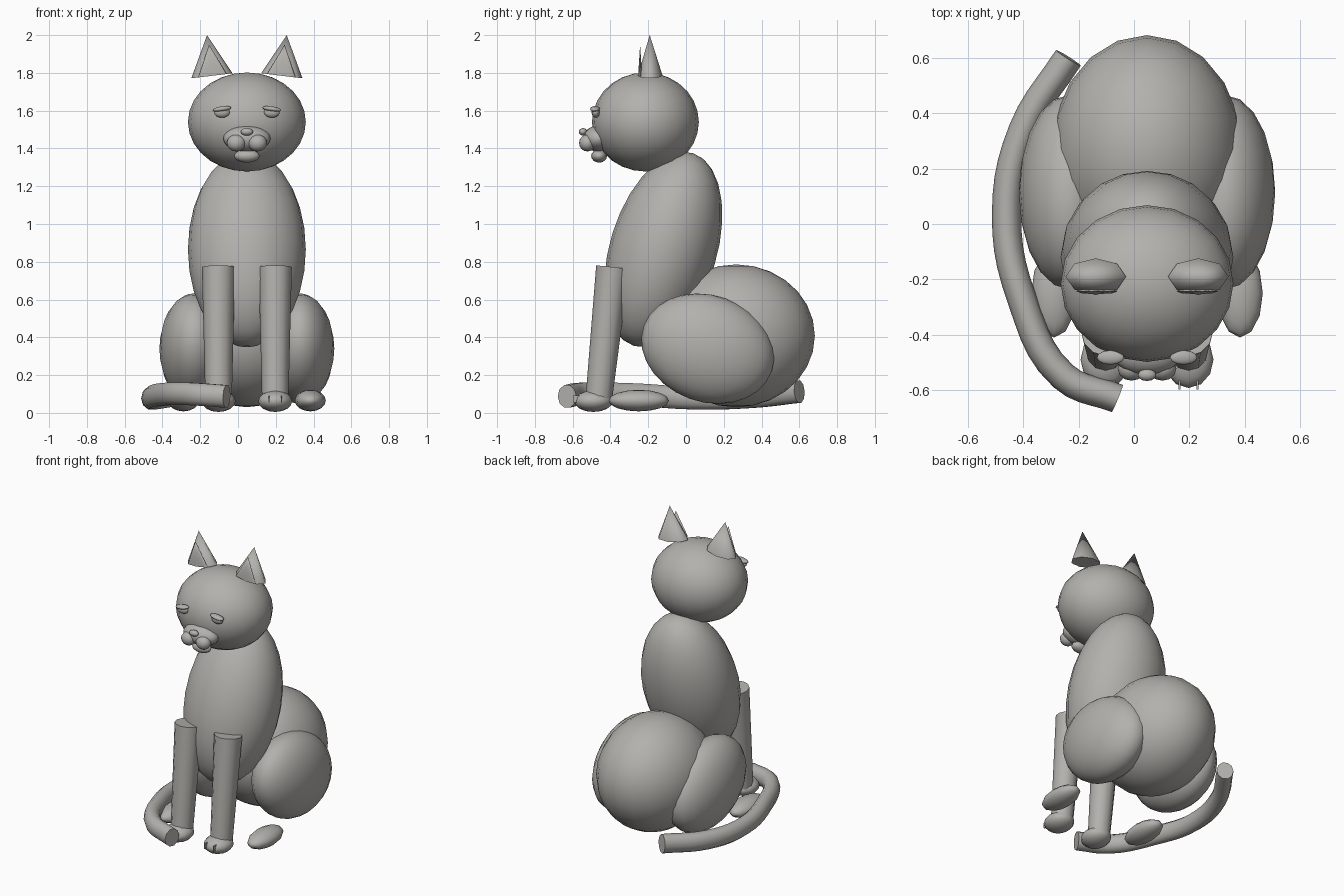
import bpy, math
from mathutils import Vector

if "Cube" in bpy.data.objects:
    bpy.data.objects.remove(bpy.data.objects["Cube"])

CX = 0.047  # body centre line (tail shifts it off x = 0)

fur = bpy.data.materials.new("fur_grey")
fur.diffuse_color = (0.45, 0.44, 0.415, 1)
fur.use_nodes = True
fur.node_tree.nodes["Principled BSDF"].inputs["Base Color"].default_value = fur.diffuse_color


def finish(o, name, angle=75):
    o.name = name
    o.data.materials.clear()
    o.data.materials.append(fur)
    bpy.ops.object.select_all(action='DESELECT')
    o.select_set(True)
    bpy.context.view_layer.objects.active = o
    bpy.ops.object.shade_smooth_by_angle(angle=math.radians(angle))
    return o


def ball(name, off, y, z, r, seg=20, rings=14, rot=(0, 0, 0)):
    bpy.ops.mesh.primitive_uv_sphere_add(
        segments=seg, ring_count=rings, radius=1, location=(CX + off, y, z),
        rotation=[math.radians(a) for a in rot])
    o = bpy.context.object
    o.scale = r
    return finish(o, name)


def cone(name, base, tip, r1, r2, sides, squash=1.0):
    """Tapered cylinder or cone from base to tip; squash flattens it in y."""
    a, b = Vector(base), Vector(tip)
    d = b - a
    bpy.ops.mesh.primitive_cone_add(vertices=sides, radius1=r1, radius2=r2,
                                    depth=d.length, location=(a + b) / 2)
    o = bpy.context.object
    o.rotation_euler = Vector((0, 0, 1)).rotation_difference(d).to_euler()
    o.scale = (1, squash, 1)
    return finish(o, name)


# Main masses
ball("head", 0, -0.215, 1.54, (0.312, 0.283, 0.262))
ball("torso", 0, -0.12, 0.865, (0.312, 0.283, 0.534), rot=(-17, 0, 0))
ball("rump", 0, 0.265, 0.408, (0.345, 0.417, 0.378))

# Muzzle
ball("muzzle", 0, -0.465, 1.452, (0.125, 0.08, 0.069), 16, 12)
ball("nose", 0, -0.545, 1.488, (0.033, 0.022, 0.02), 12, 8)
ball("chin", 0, -0.46, 1.36, (0.068, 0.042, 0.035), 12, 8)

for s, side in ((-1, "left"), (1, "right")):
    # Haunches and legs
    ball(f"thigh_{side}", s * 0.28, 0.115, 0.34, (0.183, 0.36, 0.282), rot=(-20, 0, 0))
    x = CX + s * 0.15
    cone(f"front_leg_{side}", (x, -0.463, 0.06), (x, -0.388, 0.772), 0.07, 0.088, 12)
    ball(f"front_paw_{side}", s * 0.15, -0.49, 0.062, (0.09, 0.102, 0.057), 12, 8)
    ball(f"back_paw_{side}", s * 0.336, -0.25, 0.065, (0.082, 0.16, 0.057), 12, 8)
    # Toe lines
    for t in (-1, 1):
        bpy.ops.mesh.primitive_cube_add(size=1, location=(x + t * 0.033, -0.58, 0.073))
        bpy.context.object.scale = (0.007, 0.035, 0.036)
        finish(bpy.context.object, f"toe_line_{side}", 30)
    # Ears, with a flat inner panel
    cone(f"ear_{side}", (CX + s * 0.185, -0.19, 1.785), (CX + s * 0.211, -0.192, 2.0),
         0.11, 0, 8, 0.6)
    cone(f"inner_ear_{side}", (CX + s * 0.182, -0.243, 1.787), (CX + s * 0.2, -0.243, 1.95),
         0.075, 0, 8, 0.14)
    # Face details
    ball(f"eye_{side}", s * 0.132, -0.478, 1.591, (0.042, 0.022, 0.028), 12, 8)
    ball(f"eyelid_{side}", s * 0.132, -0.482, 1.609, (0.05, 0.026, 0.014), 12, 8,
         rot=(0, s * 8, 0))
    ball(f"whisker_pad_{side}", s * 0.056, -0.522, 1.429, (0.05, 0.044, 0.045), 12, 8)

# Tail swept round the left side
path = [(-.237, .60, .11), (-.40, .34, .086), (-.46, .035, .08), (-.405, -.27, .096),
        (-.255, -.55, .099), (-.06, -.63, .088)]
cu = bpy.data.curves.new("tail", 'CURVE')
cu.dimensions = '3D'
cu.bevel_depth = 0.053
cu.bevel_resolution = 3
cu.resolution_u = 5
cu.use_fill_caps = True
sp = cu.splines.new('BEZIER')
sp.bezier_points.add(len(path) - 1)
for p, c in zip(sp.bezier_points, path):
    p.co = c
    p.handle_left_type = p.handle_right_type = 'AUTO'
tail = bpy.data.objects.new("tail", cu)
bpy.context.collection.objects.link(tail)
bpy.ops.object.select_all(action='DESELECT')
tail.select_set(True)
bpy.context.view_layer.objects.active = tail
bpy.ops.object.convert(target='MESH')
tail = finish(bpy.context.object, "tail", 50)
tail.scale.z = 1.18        # slightly taller than wide
tail.location.z = -0.0165
